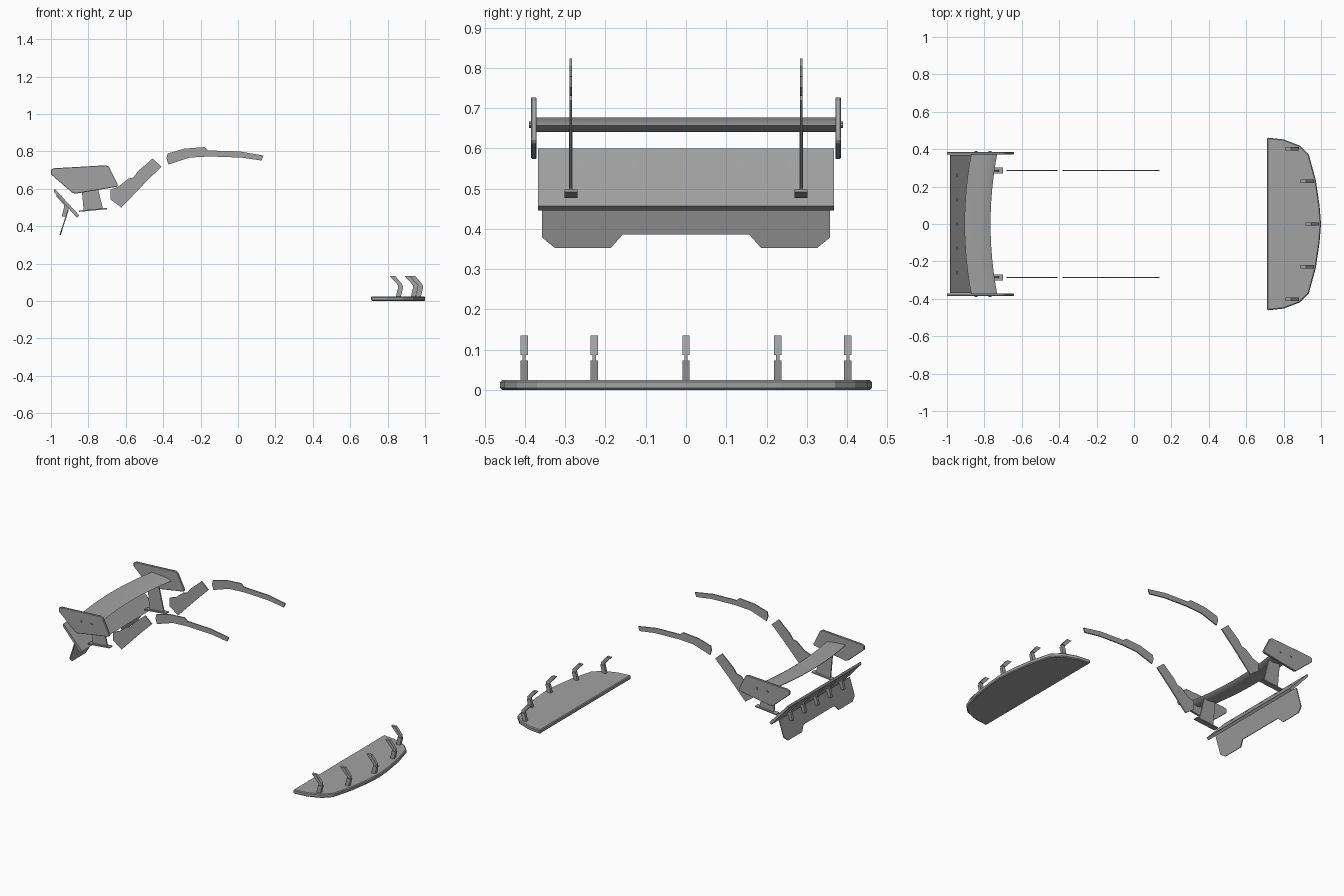
import bpy, bmesh
from mathutils import Vector

cube = bpy.data.objects.get("Cube")
if cube:
    bpy.data.objects.remove(cube, do_unlink=True)

grey = bpy.data.materials.new("plain_grey")
grey.use_nodes = True
GREY = (0.36, 0.36, 0.36, 1)
grey.diffuse_color = GREY
grey.node_tree.nodes["Principled BSDF"].inputs["Base Color"].default_value = GREY


def finish(name, bm, bevel=0):
    bmesh.ops.recalc_face_normals(bm, faces=bm.faces[:])
    mesh = bpy.data.meshes.new(name)
    bm.to_mesh(mesh)
    bm.free()
    mesh.materials.append(grey)
    obj = bpy.data.objects.new(name, mesh)
    bpy.context.collection.objects.link(obj)
    if bevel:
        mod = obj.modifiers.new("Bevel", "BEVEL")
        mod.width = bevel
        mod.segments = 1
        mod.limit_method = "ANGLE"
    return obj


def slab(name, outline, offset, bevel=0):
    """Extrude a flat outline of 3D points along an offset."""
    bm = bmesh.new()
    face = bm.faces.new([bm.verts.new(p) for p in outline])
    moved = bmesh.ops.extrude_face_region(bm, geom=[face], use_keep_orig=True)["geom"]
    bmesh.ops.translate(bm, vec=Vector(offset),
                        verts=[v for v in moved if isinstance(v, bmesh.types.BMVert)])
    return finish(name, bm, bevel)


def side_plate(name, profile, y, width, bevel=0):
    """Plate with an x-z profile, centred on y."""
    return slab(name, [(x, y - width / 2, z) for x, z in profile], (0, width, 0), bevel)


def clip(name, x, y, z):
    """Bent bracket: lower leg, thin neck, upper leg leaning back."""
    parts = [("lower", 0.018, [(.034, .022), (.06, .022), (.073, .073), (.046, .073)]),
             ("neck", 0.008, [(.046, .072), (.072, .072), (.07, .088), (.044, .088)]),
             ("upper", 0.018, [(.044, .087), (.07, .087), (.03, .135), (0, .135)])]
    for part, width, profile in parts:
        side_plate(f"{name}_{part}", [(x + a, z + b) for a, b in profile], y, width)


# Front splitter with its row of clips
half = [(.712, .462), (.8, .452), (.885, .42), (.935, .37), (.972, .235), (.992, .1)]
outline = half + [(1, 0)] + [(x, -y) for x, y in reversed(half)]
slab("front_splitter", [(x, y, 0) for x, y in outline], (0, 0, .025), .005)
for x, y in [(.81, -.402), (.89, -.228), (.917, 0), (.89, .228), (.81, .402)]:
    clip("splitter_clip", x, y, 0)

# Rear wing: aerofoil section swept along a shallow arc
section = [(-.906, .677), (-.83, .672), (-.78, .664), (-.767, .657),
           (-.78, .648), (-.81, .64), (-.85, .646), (-.905, .673)]
bm = bmesh.new()
STEPS = 12
rings = []
for i in range(STEPS + 1):
    t = 2 * i / STEPS - 1
    rings.append([bm.verts.new((x + .035 * t * t, .372 * t, z)) for x, z in section])
for a, b in zip(rings, rings[1:]):
    for i in range(len(section)):
        j = (i + 1) % len(section)
        bm.faces.new((a[i], a[j], b[j], b[i]))
bm.faces.new(rings[0])
bm.faces.new(rings[-1])
wing = finish("rear_wing", bm)
bpy.context.view_layer.objects.active = wing
wing.select_set(True)
bpy.ops.object.shade_smooth_by_angle()
wing.select_set(False)

# Paired parts on both sides
endplate = [(-1, .703), (-.982, .71), (-.705, .726), (-.69, .718),
            (-.642, .622), (-.648, .611), (-.87, .574), (-.887, .58), (-1, .678)]
pylon = [(-.84, .648), (-.76, .648), (-.722, .492), (-.825, .482)]
foot = [(-.85, .477), (-.7, .491), (-.7, .498), (-.85, .484)]
rear_fin = [(-.682, .596), (-.639, .612), (-.586, .655), (-.559, .66), (-.537, .692),
            (-.457, .762), (-.409, .719), (-.495, .634), (-.623, .5), (-.682, .543)]
roof_fin = [(-.377, .789), (-.286, .815), (-.179, .823), (-.158, .805), (.008, .8),
            (.136, .778), (.126, .751), (.019, .767), (-.152, .773), (-.26, .767),
            (-.372, .73), (-.382, .762)]
for side, s in (("left", 1), ("right", -1)):
    side_plate(f"{side}_endplate", endplate, s * .378, .014, .002)
    side_plate(f"{side}_pylon", pylon, s * .286, .008)
    side_plate(f"{side}_pylon_foot", foot, s * .286, .032)
    side_plate(f"{side}_rear_fin", rear_fin, s * .286, .007)
    side_plate(f"{side}_roof_fin", roof_fin, s * .286, .007)
    for x in (-.845, -.77):
        bpy.ops.mesh.primitive_cylinder_add(vertices=10, radius=.008, depth=.012,
                                            location=(x, s * .384, .659),
                                            rotation=(1.5708, 0, 0))
        bolt = bpy.context.object
        bolt.name = f"{side}_endplate_bolt"
        bolt.data.materials.append(grey)

# Sloping tail panel
side_plate("tail_panel", [(-.98, .6), (-.848, .457), (-.862, .446), (-.985, .585)], 0, .736)

# Lower skirt with two hanging tabs
edge = [(.357, .485), (.357, .378), (.325, .352), (.187, .352), (.157, .386)]
skirt = edge + [(-y, z) for y, z in reversed(edge)]
slab("tail_skirt", [(-.948 + (z - .352) * .32, y, z) for y, z in skirt], (-.006, 0, .002))

# Clips joining the panel and the skirt
for i in range(-2, 3):
    clip("tail_clip", -.976, i * .13, .43)
